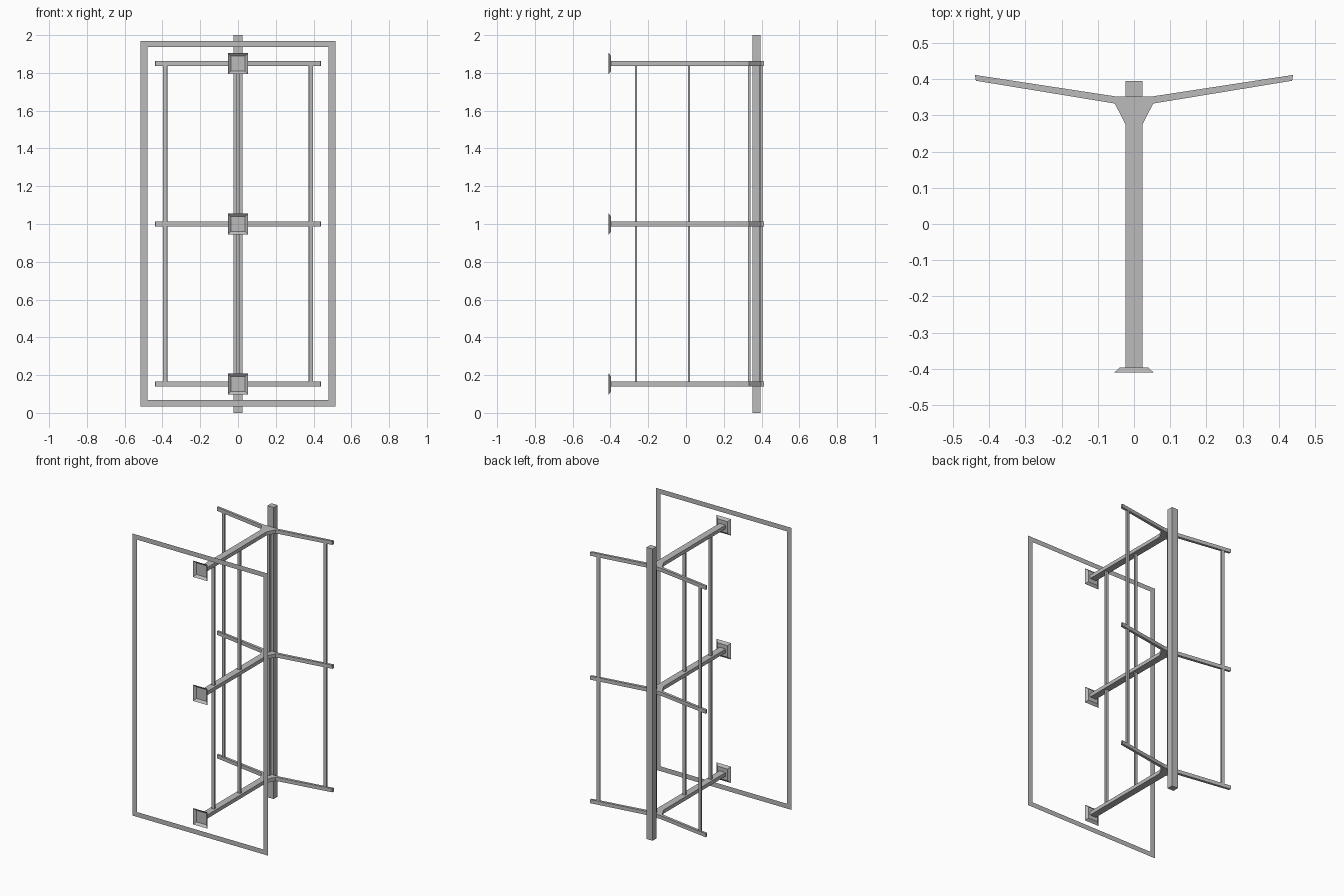
import bpy
import bmesh
from math import atan2
from mathutils import Matrix, Vector

cube = bpy.data.objects.get("Cube")
if cube:
    bpy.data.objects.remove(cube, do_unlink=True)

GREY = (0.5, 0.5, 0.5, 1)
metal = bpy.data.materials.new("light grey metal")
metal.use_nodes = True
metal.diffuse_color = GREY
metal.node_tree.nodes["Principled BSDF"].inputs["Base Color"].default_value = GREY


def finish(name, bm, recalc=True):
    if recalc:
        bmesh.ops.recalc_face_normals(bm, faces=bm.faces)
    mesh = bpy.data.meshes.new(name)
    bm.to_mesh(mesh)
    bm.free()
    mesh.materials.append(metal)
    obj = bpy.data.objects.new(name, mesh)
    bpy.context.collection.objects.link(obj)
    return obj


def box(name, center, size, turn=0):
    bm = bmesh.new()
    bmesh.ops.create_cube(bm, size=1)
    bmesh.ops.scale(bm, vec=size, verts=bm.verts)
    bmesh.ops.transform(bm, matrix=Matrix.Translation(center) @ Matrix.Rotation(turn, 4, 'Z'),
                        verts=bm.verts)
    return finish(name, bm)


def prism(name, outline, z, height):
    bm = bmesh.new()
    face = bm.faces.new([bm.verts.new((x, y, z - height / 2)) for x, y in outline])
    top = bmesh.ops.extrude_face_region(bm, geom=[face])["geom"]
    bmesh.ops.translate(bm, vec=(0, 0, height),
                        verts=[v for v in top if isinstance(v, bmesh.types.BMVert)])
    return finish(name, bm)


def rect(bm, half_x, half_z, y, z):
    return [bm.verts.new((sx * half_x, y, z + sz * half_z))
            for sx, sz in ((-1, -1), (1, -1), (1, 1), (-1, 1))]


def bridge(bm, outer, inner):
    for i in range(4):
        j = (i + 1) % 4
        bm.faces.new((outer[i], outer[j], inner[j], inner[i]))


# Upright post at the back
box("post", (0, 0.374, 1.0), (0.047, 0.043, 2.0))

# Y-shaped brackets: straight arm, gusset and two swept branches in one outline
half = [(0.0235, -0.396), (0.0235, 0.275), (0.053, 0.333),
        (0.437, 0.396), (0.44, 0.412), (0.053, 0.353)]
outline = half + [(-x, y) for x, y in reversed(half)]
LEVELS = {"lower": 0.153, "middle": 1.0, "upper": 1.85}

for level, z in LEVELS.items():
    prism(level + "_bracket", outline, z, 0.025)
    # Flared mounting foot, an open shallow pan facing the front
    bm = bmesh.new()
    rim = rect(bm, 0.054, 0.056, -0.41, z)
    floor = rect(bm, 0.038, 0.040, -0.396, z)
    bridge(bm, rim, floor)
    bm.faces.new(floor)
    finish(level + "_foot", bm, recalc=False)

# Slim vertical bars tying the brackets together
low, high = LEVELS["lower"], LEVELS["upper"]
mid, span = (low + high) / 2, high - low
for label, y in (("front", -0.265), ("center", 0.016), ("rear", 0.335)):
    box(label + "_arm_bar", (0, y, mid), (0.02, 0.012, span))
sweep = atan2(0.063, 0.384)
for label, side in (("left", 1), ("right", -1)):
    box(label + "_branch_bar", (side * 0.385, 0.396, mid), (0.022, 0.012, span), side * sweep)

# Flat rectangular border in the plane of the feet
bm = bmesh.new()
bridge(bm, rect(bm, 0.515, 0.967, -0.41, 1.002), rect(bm, 0.479, 0.934, -0.41, 1.002))
finish("front_border", bm, recalc=False)
